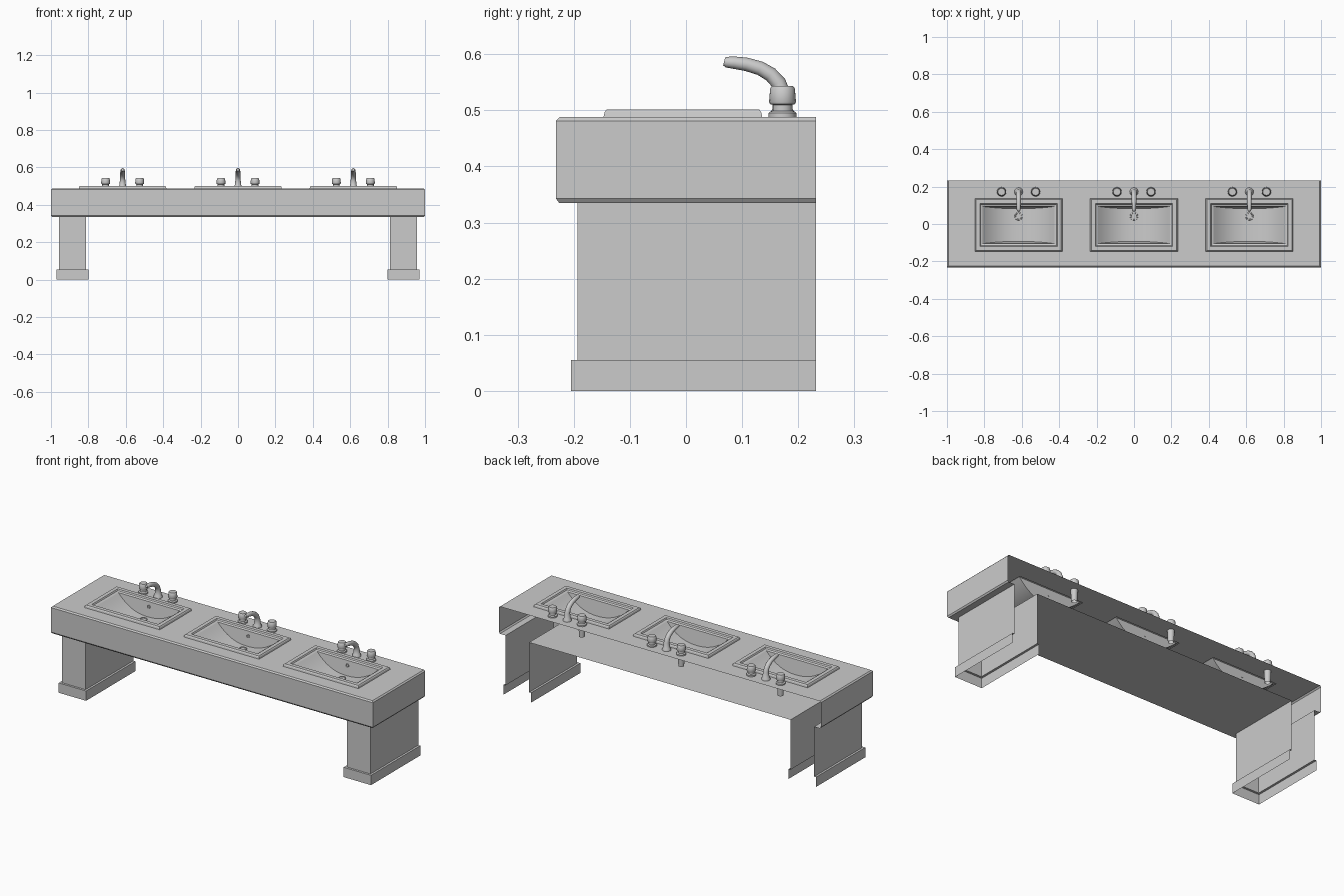
import bpy, bmesh, math

if "Cube" in bpy.data.objects:
    bpy.data.objects.remove(bpy.data.objects["Cube"])

BACK, TOP, LOW = 0.232, 0.488, 0.335
SINKS = (-0.617, 0.0, 0.617)
HX, Y0, Y1 = 0.234, -0.147, 0.136      # sink rim half width and y extent


def make(name, verts, faces, loc=(0, 0, 0), smooth=None):
    me = bpy.data.meshes.new(name)
    me.from_pydata(verts, [], faces)
    bm = bmesh.new()
    bm.from_mesh(me)
    bmesh.ops.remove_doubles(bm, verts=bm.verts, dist=1e-5)
    bmesh.ops.dissolve_degenerate(bm, edges=bm.edges, dist=1e-6)
    bm.to_mesh(me)
    bm.free()
    ob = bpy.data.objects.new(name, me)
    ob.location = loc
    bpy.context.collection.objects.link(ob)
    if smooth:
        bpy.ops.object.select_all(action='DESELECT')
        ob.select_set(True)
        bpy.context.view_layer.objects.active = ob
        bpy.ops.object.shade_smooth_by_angle(angle=math.radians(smooth))
    return ob


def skin(rings, closed=True):
    """Quads between consecutive rings of equal length."""
    n = len(rings[0])
    verts = [p for r in rings for p in r]
    faces = []
    for k in range(len(rings) - 1):
        for i in range(n if closed else n - 1):
            j = (i + 1) % n
            faces.append((k*n + i, k*n + j, (k+1)*n + j, (k+1)*n + i))
    return verts, faces


def u_shell(x0, x1, front, profile):
    """Wall around left, front and right, open at the back."""
    return skin([[(x0+d, BACK, z), (x0+d, front+d, z), (x1-d, front+d, z), (x1-d, BACK, z)]
                 for d, z in profile], closed=False)


def sheet(xs, ys, z, skip, up):
    """Flat grid of quads with some cells left open."""
    verts, faces = [], []
    for i in range(len(xs) - 1):
        for j in range(len(ys) - 1):
            if skip(i, j):
                continue
            b = len(verts)
            verts += [(xs[i], ys[j], z), (xs[i+1], ys[j], z),
                      (xs[i+1], ys[j+1], z), (xs[i], ys[j+1], z)]
            f = (b, b+1, b+2, b+3)
            faces.append(f if up else f[::-1])
    return verts, faces


def lathe(name, profile, loc, n=16):
    rings = [[(r*math.cos(2*math.pi*i/n), r*math.sin(2*math.pi*i/n), z) for i in range(n)]
             for r, z in profile]
    v, f = skin(rings)
    f.append(tuple(range(len(v) - n, len(v))))
    return make(name, v, f, loc, 35)


# Counter: chamfered skirt, top with sink openings, underside open above the legs
make("counter_skirt", *u_shell(-1, 1, -0.232, [(0.006, LOW), (0, 0.343), (0, 0.481), (0.007, TOP)]))
xs = [-0.993] + [c + s*0.2 for c in SINKS for s in (-1, 1)] + [0.993]
make("counter_top", *sheet(xs, [-0.225, -0.115, 0.105, BACK], TOP,
                           lambda i, j: j == 1 and i % 2 == 1, True))
make("counter_underside", *sheet([-0.994, -0.958, -0.812, 0.812, 0.958, 0.994],
                                 [-0.226, -0.193, BACK], LOW,
                                 lambda i, j: j == 1 and i in (1, 3), False))

# Legs with plinths, open at back and bottom
for side, x in (("left", -0.885), ("right", 0.885)):
    make(side + "_leg", *u_shell(x-0.085, x+0.085, -0.205,
                                 [(0, 0), (0, 0.055), (0.012, 0.055), (0.012, LOW)]))


def sink(cx):
    # Raised rim
    rings = [[(-HX+d, Y0+d, z), (HX-d, Y0+d, z), (HX-d, Y1-d, z), (-HX+d, Y1-d, z)]
             for d, z in ((0, TOP), (0.002, 0.497), (0.006, 0.502), (0.027, 0.502),
                          (0.031, 0.495), (0.042, 0.491))]
    make("sink_rim", *skin(rings), (cx, 0, 0))
    # Trough bowl, curved along x
    a, f, b, n = HX-0.042, Y0+0.042, Y1-0.042, 24
    rows = [[], [], [], []]
    for i in range(n + 1):
        t = 2*i/n - 1
        k = 1 - abs(t)**2.3
        z, x = 0.491 - 0.08*k, a*t
        for row, p in zip(rows, ((x, f, 0.491), (x, f+0.012*k, z), (x, b-0.012*k, z), (x, b, 0.491))):
            row.append(p)
    make("sink_bowl", *skin(rows, closed=False), (cx, 0, 0), 30)
    # Drain and overflow
    lathe("drain", [(0.022, 0), (0.021, 0.004), (0.016, 0.004), (0.015, 0.001)], (cx, 0.041, 0.411))
    o = lathe("overflow", [(0.01, 0), (0.01, 0.004), (0.007, 0.004), (0.006, 0.001)], (cx, b-0.004, 0.465), 12)
    o.rotation_euler = (math.pi/2, 0, 0)


def faucet(cx):
    # Handles
    for s in (-1, 1):
        lathe("tap_handle", [(0.025, 0), (0.025, 0.007), (0.022, 0.01), (0.018, 0.011), (0.018, 0.022),
                             (0.022, 0.023), (0.024, 0.027), (0.022, 0.051), (0.019, 0.055)],
              (cx + s*0.091, 0.172, TOP))
    lathe("tap_stem", [(0.015, -0.065), (0.018, 0)], (cx - 0.091, 0.172, TOP))
    # Curved spout: y, z, radius
    path = [(0.172, 0.488, 0.023), (0.172, 0.496, 0.022), (0.172, 0.502, 0.018), (0.172, 0.53, 0.0145),
            (0.165, 0.549, 0.0135), (0.151, 0.564, 0.013), (0.132, 0.575, 0.0125),
            (0.108, 0.582, 0.012), (0.086, 0.585, 0.011), (0.072, 0.586, 0.0095), (0.068, 0.587, 0.007)]
    n, rings = 12, []
    for k, (y, z, r) in enumerate(path):
        p, q = path[max(k-1, 0)], path[min(k+1, len(path)-1)]
        dy, dz = q[0]-p[0], q[1]-p[1]
        m = math.hypot(dy, dz)
        rings.append([(r*math.cos(w), y + r*math.sin(w)*dz/m, z - r*math.sin(w)*dy/m)
                      for w in (2*math.pi*i/n for i in range(n))])
    v, f = skin(rings)
    f.append(tuple(range(len(v) - n, len(v))))
    make("spout", v, f, (cx, 0, 0), 40)


for c in SINKS:
    sink(c)
    faucet(c)
